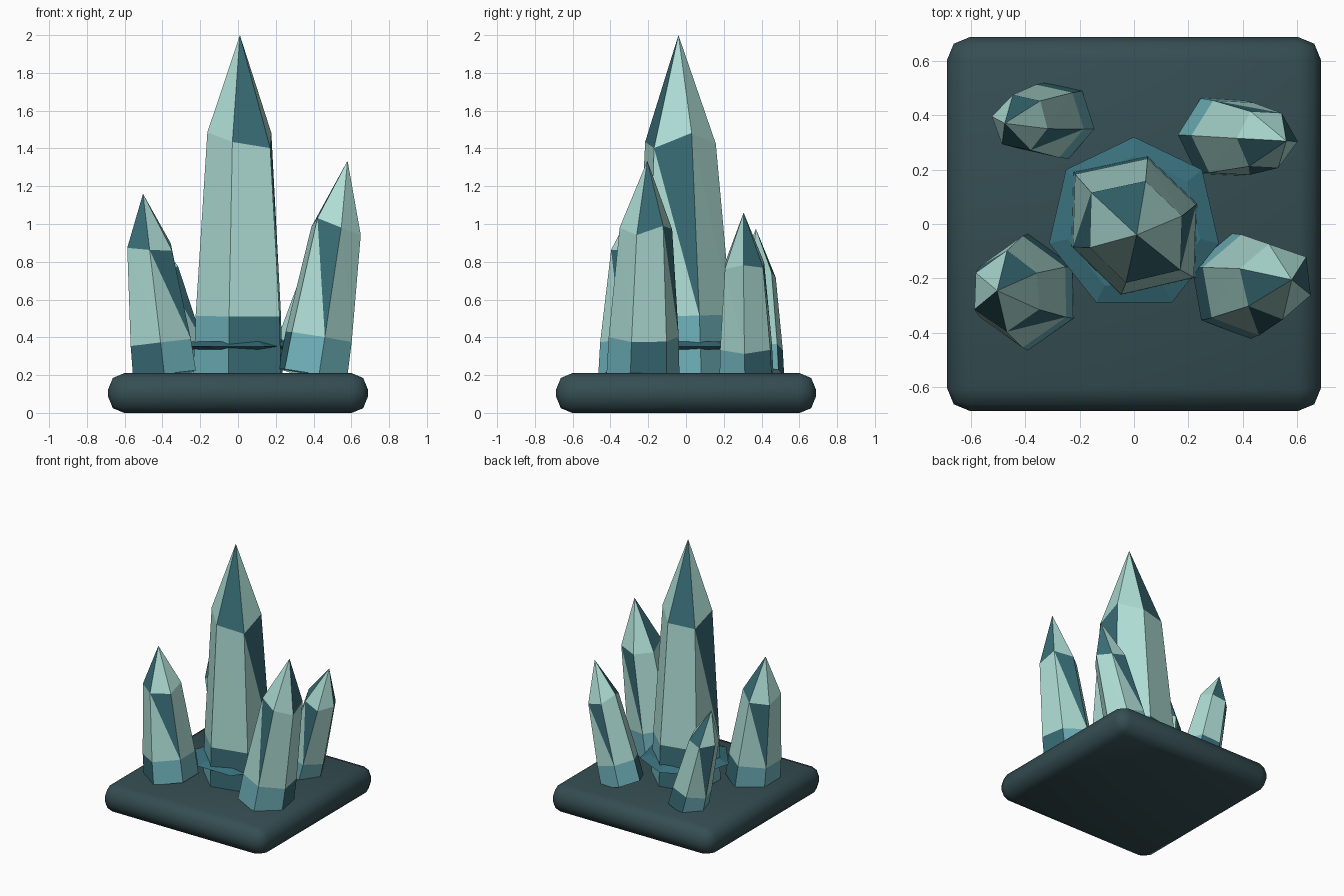
import bpy, bmesh, math
from mathutils import Vector

if "Cube" in bpy.data.objects:
    bpy.data.objects.remove(bpy.data.objects["Cube"])


def material(name, rgb):
    m = bpy.data.materials.new(name)
    m.diffuse_color = (*rgb, 1)
    m.use_nodes = True
    m.node_tree.nodes["Principled BSDF"].inputs["Base Color"].default_value = m.diffuse_color
    return m


PALE = material("pale_mint", (0.42, 0.72, 0.66))
AQUA = material("aqua", (0.16, 0.45, 0.50))
DARK = material("deep_teal", (0.04, 0.15, 0.18))
STONE = material("stone", (0.035, 0.075, 0.085))
COLLAR = material("collar_teal", (0.04, 0.16, 0.20))


def new_object(name, bm, mats):
    bmesh.ops.recalc_face_normals(bm, faces=bm.faces)
    me = bpy.data.meshes.new(name)
    bm.to_mesh(me)
    bm.free()
    for m in mats:
        me.materials.append(m)
    ob = bpy.data.objects.new(name, me)
    bpy.context.collection.objects.link(ob)
    return ob


# Six-sided crystal: base ring, band ring, uneven shoulder ring, pointed tip
def crystal(name, base, tip, radius, phase, shift,
            wobble=(1, 1, 1, 1, 1, 1), shoulder=0.73):
    base, tip = Vector(base), Vector(tip)
    axis = tip - base
    turn = Vector((0, 0, 1)).rotation_difference(axis)
    length = axis.length
    lift = (0.022, -0.012, -0.018, 0.024, -0.002, -0.02)
    bm = bmesh.new()
    rings = []
    for t, k, jag in ((0, 1.0, 0), (0.175, 0.96, 0), (0.69, shoulder, 1)):
        ring = []
        for i in range(6):
            a = math.radians(phase + 60 * i)
            r = radius * k * wobble[i]
            z = length * (t + jag * lift[i])
            p = Vector((r * math.cos(a), r * math.sin(a), z))
            ring.append(bm.verts.new(base + turn @ p))
        rings.append(ring)
    top = bm.verts.new(tip)
    lo, mid, up = rings
    bm.faces.new(lo)
    for i in range(6):
        j = (i + 1) % 6
        accent = (i + shift) % 3
        f = bm.faces.new((lo[i], lo[j], mid[j], mid[i]))
        f.material_index = 2 if accent == 1 else 1
        bm.faces.new((mid[i], mid[j], up[i]))
        f = bm.faces.new((mid[j], up[j], up[i]))
        f.material_index = 2 if accent == 2 else 0
        f = bm.faces.new((up[i], up[j], top))
        f.material_index = 2 if accent == 1 else 0
    return new_object(name, bm, (PALE, AQUA, DARK))


# Rounded stone plinth
bm = bmesh.new()
bmesh.ops.create_cube(bm, size=1)
bmesh.ops.scale(bm, vec=(1.375, 1.375, 0.21), verts=bm.verts)
bmesh.ops.translate(bm, vec=(0, 0, 0.105), verts=bm.verts)
plinth = new_object("plinth", bm, (STONE,))
bev = plinth.modifiers.new("rounding", 'BEVEL')
bev.width = 0.085
bev.segments = 2
for p in plinth.data.polygons:
    p.use_smooth = True

# Seven-sided collar around the main crystal
bm = bmesh.new()
loops = []
for r, z in ((0.25, 0.336), (0.32, 0.352), (0.25, 0.378)):
    loops.append([bm.verts.new((r * math.sin(math.tau * i / 7),
                                r * math.cos(math.tau * i / 7), z))
                  for i in range(7)])
for a, b in zip(loops, loops[1:]):
    for i in range(7):
        j = (i + 1) % 7
        bm.faces.new((a[i], a[j], b[j], b[i]))
bm.faces.new(loops[0])
bm.faces.new(loops[-1])
new_object("collar", bm, (COLLAR,))

# Crystals
crystal("main_crystal", (0, 0, 0.2), (0.01, -0.04, 2.0), 0.262, 19, 0,
        (0.95, 1.0, 1.15, 0.95, 1.02, 1.15), 0.72)
crystal("front_left_crystal", (-0.39, -0.25, 0.205), (-0.503, -0.245, 1.16),
        0.20, 30, 1, (0.95, 1.07, 0.96, 0.96, 1.07, 0.97), 0.70)
crystal("front_right_crystal", (0.395, -0.228, 0.205), (0.58, -0.205, 1.335),
        0.196, 40, 2, shoulder=0.72)
crystal("back_left_crystal", (-0.285, 0.38, 0.205), (-0.475, 0.37, 0.975),
        0.147, -12, 0)
crystal("back_right_crystal", (0.315, 0.32, 0.205), (0.56, 0.305, 1.06),
        0.16, -3, 1)
